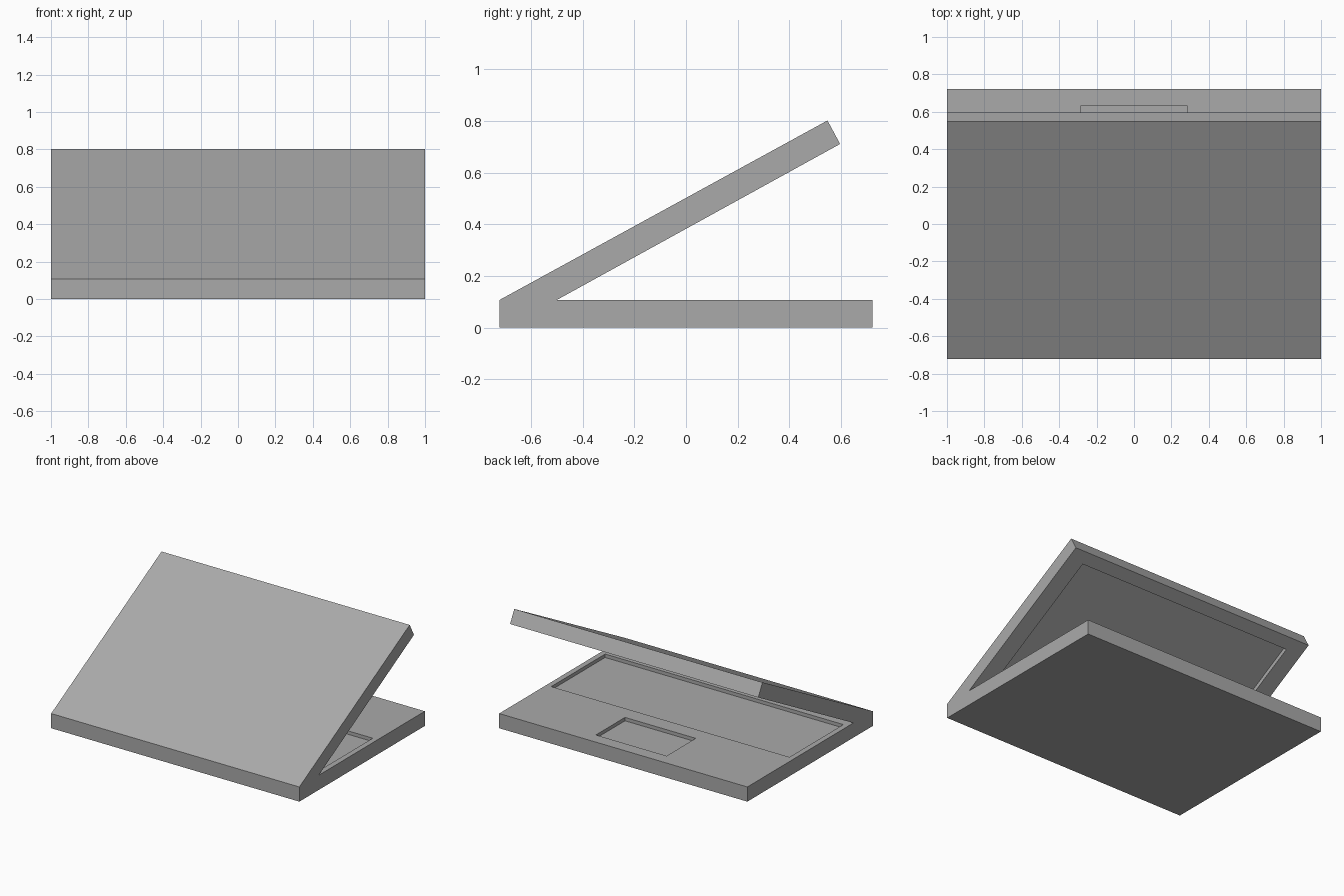
import bpy
import bmesh
from mathutils import Vector

cube = bpy.data.objects.get("Cube")
if cube:
    bpy.data.objects.remove(cube, do_unlink=True)

# One plain grey for the whole body
grey = bpy.data.materials.new("matte_grey")
grey.use_nodes = True
colour = (0.4, 0.4, 0.4, 1)
grey.diffuse_color = colour
shader = next(n for n in grey.node_tree.nodes if n.type == "BSDF_PRINCIPLED")
shader.inputs["Base Color"].default_value = colour
shader.inputs["Roughness"].default_value = 0.8


def prism(name, profile, half_width):
    """Extrude a (y, z) profile symmetrically along x."""
    bm = bmesh.new()
    face = bm.faces.new([bm.verts.new((-half_width, y, z)) for y, z in profile])
    side = bmesh.ops.extrude_face_region(bm, geom=[face])["geom"]
    moved = [v for v in side if isinstance(v, bmesh.types.BMVert)]
    bmesh.ops.translate(bm, verts=moved, vec=(2 * half_width, 0, 0))
    bmesh.ops.recalc_face_normals(bm, faces=bm.faces)
    mesh = bpy.data.meshes.new(name)
    bm.to_mesh(mesh)
    bm.free()
    mesh.materials.append(grey)
    obj = bpy.data.objects.new(name, mesh)
    bpy.context.collection.objects.link(obj)
    return obj


def slab(name, y0, y1, z0, z1, half_width):
    return prism(name, [(y0, z0), (y1, z0), (y1, z1), (y0, z1)], half_width)


def recess(obj, cutter):
    """Carve the cutter out of the part, then discard it."""
    cutter.hide_render = True
    mod = obj.modifiers.new("recess", "BOOLEAN")
    mod.operation = "DIFFERENCE"
    mod.solver = "EXACT"
    mod.object = cutter
    bpy.context.view_layer.objects.active = obj
    bpy.ops.object.modifier_apply(modifier=mod.name)
    bpy.data.objects.remove(cutter, do_unlink=True)


deck_z = 0.107
depth = 0.025

# Base: keyboard half with a wide shallow well
keyboard_deck = slab("keyboard_deck", -0.722, 0.2, 0, deck_z, 1)
recess(keyboard_deck, slab("keyboard_well", -0.44, 0.18, deck_z - depth, 0.2, 0.96))

# Base: palm rest with the touchpad well
palm_rest = slab("palm_rest", 0.2, 0.722, 0, deck_z, 1)
recess(palm_rest, slab("touchpad_well", 0.295, 0.63, deck_z - depth, 0.2, 0.285))

# Tilted lid, cut flat where it meets the deck
hinge, tip = Vector((-0.5, deck_z)), Vector((0.597, 0.711))
lid = prism("lid", [(-0.722, deck_z), hinge, tip, (0.548, 0.802)], 1)

# Screen well in the underside of the lid
along = tip - hinge
normal = Vector((-along.y, along.x)).normalized()
low, high = hinge + along * 0.1, hinge + along * 0.928
screen_profile = [low - normal * depth, high - normal * depth,
                  high + normal * 0.03, low + normal * 0.03]
recess(lid, prism("screen_well", screen_profile, 0.875))
